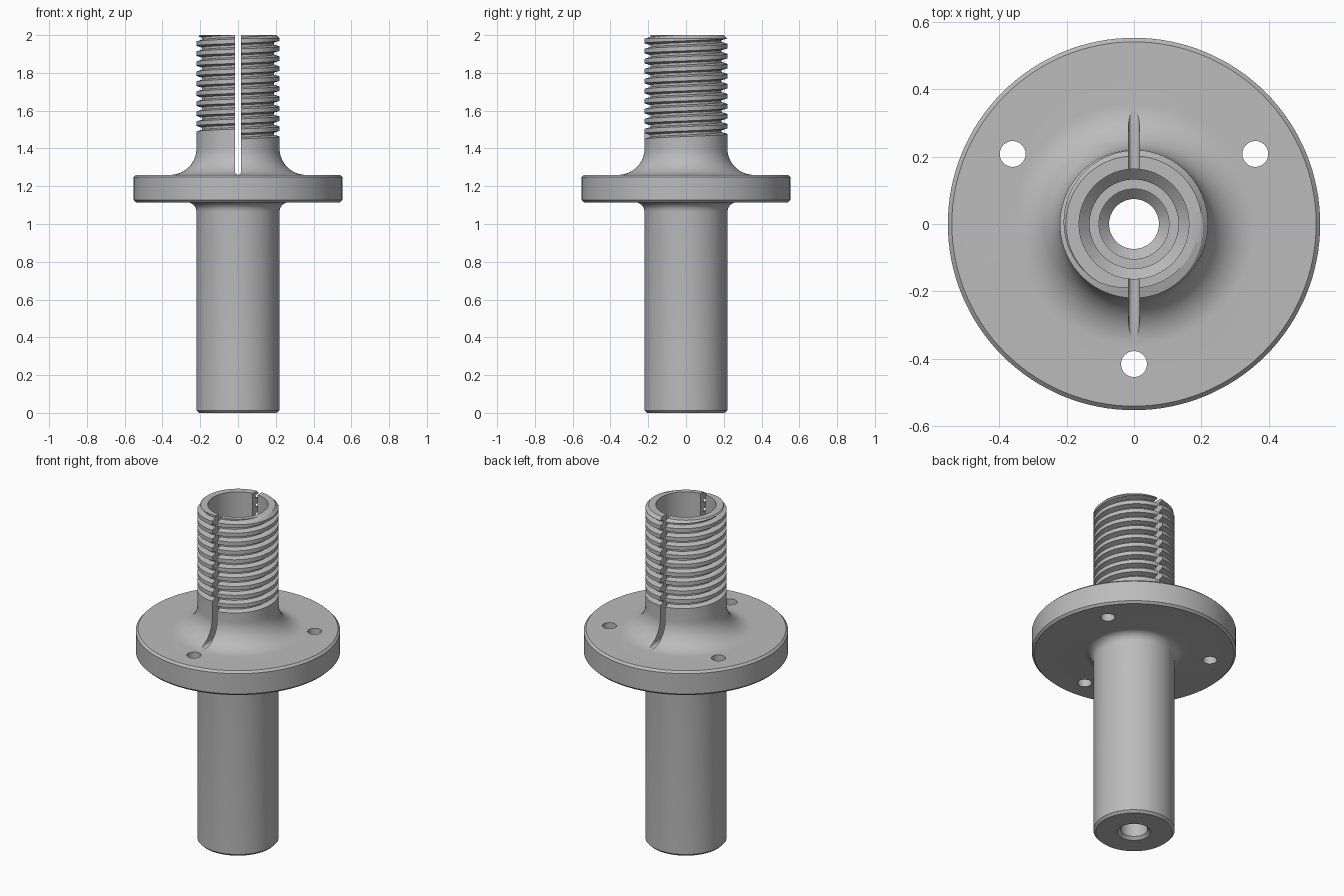
import bpy, bmesh
from math import sin, cos, pi, tau, radians

if "Cube" in bpy.data.objects:
    bpy.data.objects.remove(bpy.data.objects["Cube"])

SEG = 128

steel = bpy.data.materials.new("satin grey steel")
steel.diffuse_color = (0.5, 0.5, 0.5, 1)
steel.use_nodes = True
steel.node_tree.nodes["Principled BSDF"].inputs["Base Color"].default_value = steel.diffuse_color


def add_object(name, bm):
    bmesh.ops.recalc_face_normals(bm, faces=bm.faces)
    mesh = bpy.data.meshes.new(name)
    bm.to_mesh(mesh)
    bm.free()
    mesh.materials.append(steel)
    obj = bpy.data.objects.new(name, mesh)
    bpy.context.collection.objects.link(obj)
    return obj


def sweep(name, rings, closed):
    """Skin a list of cross-sections, capping the ends when open."""
    bm = bmesh.new()
    loops = [[bm.verts.new(p) for p in ring] for ring in rings]
    n = len(loops[0])
    for i in range(len(loops) - (0 if closed else 1)):
        a, b = loops[i], loops[(i + 1) % len(loops)]
        for j in range(n):
            k = (j + 1) % n
            bm.faces.new((a[j], a[k], b[k], b[j]))
    if not closed:
        bm.faces.new(loops[0])
        bm.faces.new(loops[-1])
    return add_object(name, bm)


def arc(cx, cz, r, a0, a1, steps):
    return [(cx + r * cos(radians(a0 + (a1 - a0) * i / steps)),
             cz + r * sin(radians(a0 + (a1 - a0) * i / steps))) for i in range(steps + 1)]


# Turned profile (radius, height): outside going up, then the stepped bore going down
profile = [(0.09, 0), (0.207, 0), (0.22, 0.013)]
profile += arc(0.27, 1.065, 0.05, 180, 90, 8)           # fillet under flange
profile += [(0.541, 1.115), (0.553, 1.127), (0.553, 1.248), (0.541, 1.26)]
profile += arc(0.36, 1.40, 0.14, 270, 180, 16)          # fillet above flange
profile += [(0.22, 1.982), (0.202, 2.0), (0.163, 2.0),
            (0.163, 1.24), (0.132, 1.21), (0.132, 1.12),
            (0.104, 1.12), (0.104, 1.0), (0.074, 0.97), (0.074, 0.016)]
spindle = sweep("flanged_spindle",
                [[(r * cos(tau * i / SEG), r * sin(tau * i / SEG), z) for r, z in profile]
                 for i in range(SEG)], True)

# Helical groove that forms the screw thread
PITCH, START, TOP = 0.053, 1.465, 2.06
section = [(0.19, -0.006), (0.24, -0.021), (0.24, 0.021), (0.19, 0.006)]
steps = int((TOP - START) / PITCH * 80)
rings = []
for i in range(steps + 1):
    a = -pi / 2 + 0.02 + tau * i / 80
    zc = START + PITCH * i / 80
    rings.append([(r * cos(a), r * sin(a), zc + dz) for r, dz in section])
cutters = [sweep("thread_groove_cutter", rings, False)]


def cylinder_cutter(name, radius, x, y, z0, z1):
    return sweep(name, [[(x + radius * cos(tau * i / 32), y + radius * sin(tau * i / 32), z)
                         for i in range(32)] for z in (z0, z1)], False)


# Three bolt holes through the flange
for deg in (30, 150, 270):
    cutters.append(cylinder_cutter("bolt_hole_cutter", 0.0385, 0.416 * cos(radians(deg)),
                                   0.416 * sin(radians(deg)), 1.0, 1.4))

# Round-bottomed slot across the threaded neck
outline = arc(0, 1.277, 0.0165, 180, 360, 12) + [(0.0165, 2.1), (-0.0165, 2.1)]
cutters.append(sweep("slot_cutter", [[(x, y, z) for x, z in outline] for y in (-0.6, 0.6)], False))

bpy.context.view_layer.objects.active = spindle
spindle.select_set(True)
for cutter in cutters:
    cutter.hide_render = True
    mod = spindle.modifiers.new("cut", 'BOOLEAN')
    mod.operation, mod.solver, mod.object = 'DIFFERENCE', 'EXACT', cutter
    bpy.ops.object.modifier_apply(modifier=mod.name)
for cutter in cutters:
    bpy.data.objects.remove(cutter)

bpy.ops.object.shade_smooth_by_angle(angle=radians(25))
